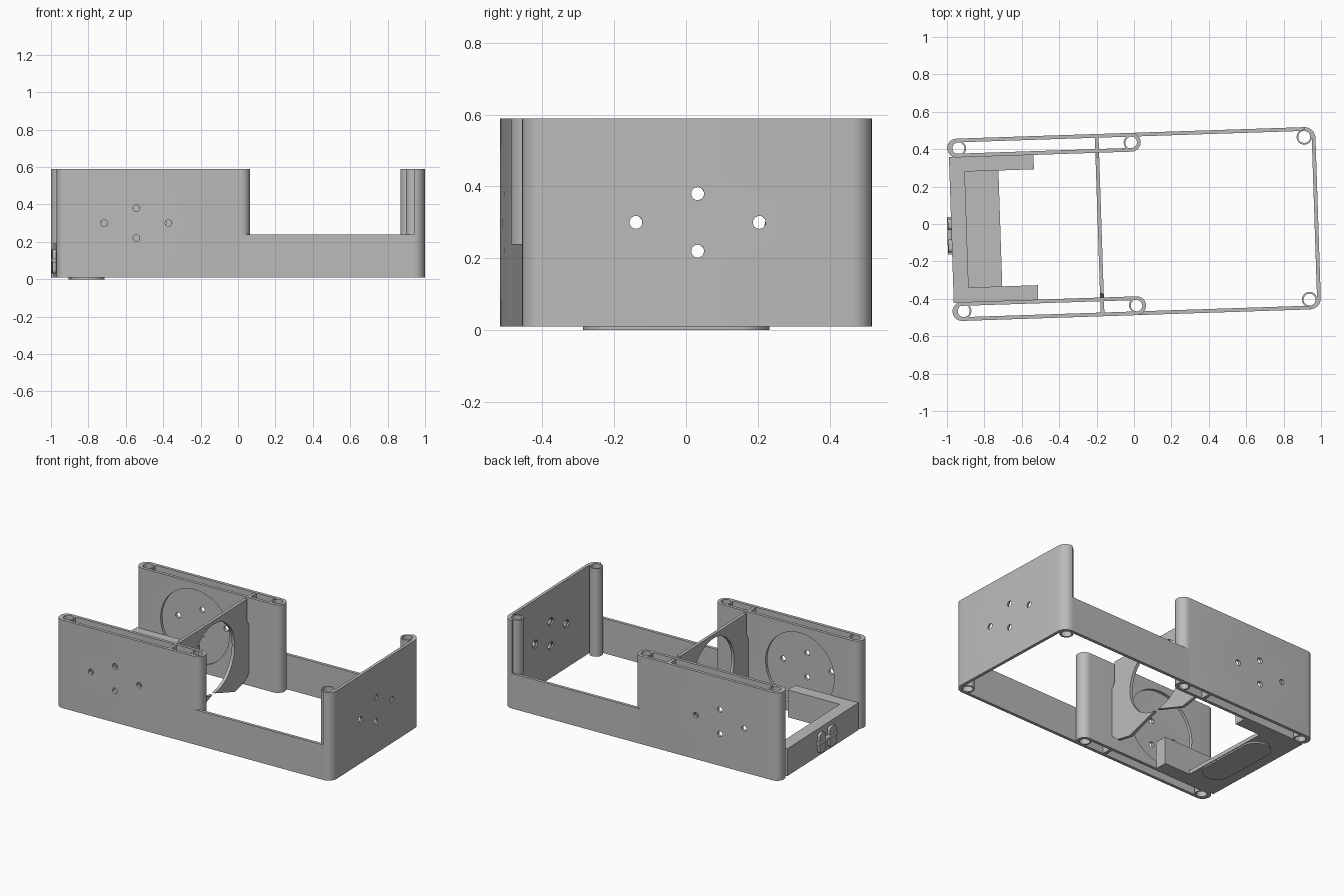
import bpy, bmesh
from math import sin, cos, pi

cube = bpy.data.objects.get("Cube")
if cube:
    bpy.data.objects.remove(cube, do_unlink=True)

TURN = 0.033          # slight turn of the whole model
Z0, LOW, TOP = 0.01, 0.24, 0.59
T = 0.02              # wall thickness
X1, Y1 = 0.985, 0.4875
PX, PY = 0.925, 0.435

gray = bpy.data.materials.new("plain gray")
gray.use_nodes = True
gray.diffuse_color = (0.5, 0.5, 0.5, 1)
gray.node_tree.nodes["Principled BSDF"].inputs["Base Color"].default_value = (0.5, 0.5, 0.5, 1)


def prism(name, outline, lo, hi, axis="z", inner=None):
    """Extrude an outline, optionally with a matching inner loop, along an axis."""
    place = {"z": lambda a, b, c: (a, b, c),
             "x": lambda a, b, c: (c, a, b),
             "y": lambda a, b, c: (a, c, b)}[axis]
    bm = bmesh.new()
    n = len(outline)
    make = lambda pts, c: [bm.verts.new(place(a, b, c)) for a, b in pts]
    bands = [(make(outline, lo), make(outline, hi))]
    if inner:
        bands.append((make(inner, lo), make(inner, hi)))
    for low, high in bands:
        for i in range(n):
            j = (i + 1) % n
            bm.faces.new((low[i], low[j], high[j], high[i]))
    for level in range(2):
        if inner:
            out, inn = bands[0][level], bands[1][level]
            for i in range(n):
                j = (i + 1) % n
                bm.faces.new((out[i], out[j], inn[j], inn[i]))
        else:
            bm.faces.new(bands[0][level])
    bmesh.ops.recalc_face_normals(bm, faces=bm.faces)
    mesh = bpy.data.meshes.new(name)
    bm.to_mesh(mesh)
    bm.free()
    obj = bpy.data.objects.new(name, mesh)
    bpy.context.collection.objects.link(obj)
    obj.rotation_euler.z = TURN
    mesh.materials.append(gray)
    return obj


def arc(cx, cy, r, a0, a1, n=8):
    return [(cx + r * cos(a0 + (a1 - a0) * i / n), cy + r * sin(a0 + (a1 - a0) * i / n))
            for i in range(n + 1)]


def circle(cx, cy, r, n=32):
    return arc(cx, cy, r, 0, 2 * pi, n)[:-1]


def rect(a0, a1, b0, b1):
    return [(a0, b0), (a1, b0), (a1, b1), (a0, b1)]


def rounded(a0, a1, b0, b1, r):
    q = pi / 2
    return (arc(a1 - r, b1 - r, r, 0, q) + arc(a0 + r, b1 - r, r, q, 2 * q)
            + arc(a0 + r, b0 + r, r, 2 * q, 3 * q) + arc(a1 - r, b0 + r, r, 3 * q, 4 * q))


def cut(obj, cutters):
    bpy.context.view_layer.update()
    for c in cutters:
        c.hide_render = True
        mod = obj.modifiers.new("cut", "BOOLEAN")
        mod.operation, mod.solver, mod.object = "DIFFERENCE", "EXACT", c
        with bpy.context.temp_override(object=obj, active_object=obj, selected_objects=[obj]):
            bpy.ops.object.modifier_apply(modifier=mod.name)
        bpy.data.objects.remove(c, do_unlink=True)


def hole_centres(c):
    return [(c - 0.172, 0.3), (c + 0.172, 0.3), (c, 0.38), (c, 0.22)]


parts = []

# Hollow side walls with screw holes outside and a round window inside
for side, s in (("front", -1), ("back", 1)):
    ys = sorted((s * 0.387, s * Y1))
    wall = prism(side + "_hollow_wall", rounded(-X1, 0.05, *ys, 0.05), Z0, TOP,
                 inner=rounded(-X1 + T, 0.05 - T, ys[0] + T, ys[1] - T, 0.03))
    hy = sorted((s * 0.45, s * 0.51))
    cutters = [prism("cutter", circle(a, b, 0.018, 20), *hy, "y") for a, b in hole_centres(-0.56)]
    wy = sorted((s * 0.36, s * 0.425))
    cutters.append(prism("cutter", circle(-0.56, 0.3, 0.245, 48), *wy, "y"))
    cut(wall, cutters)
    parts.append(wall)
    # Low wall and rib between the two skins
    parts.append(prism(side + "_low_wall", rect(0, PX, *sorted((s * (Y1 - T), s * Y1))), Z0, LOW))
    parts.append(prism(side + "_wall_rib", rect(-0.194, -0.174, *sorted((s * 0.40, s * 0.475))),
                       Z0, TOP - 0.002))
    # Tubular screw posts
    for place, x in (("left", PX), ("middle", 0), ("right", -PX)):
        parts.append(prism(f"{side}_{place}_post", circle(x, s * PY, 0.041), Z0, TOP,
                           inner=circle(x, s * PY, 0.032)))

# Tall end wall wrapping around both corners
cy = Y1 - 0.06
outer = arc(PX, -cy, 0.06, -pi / 2, 0) + arc(PX, cy, 0.06, 0, pi / 2)
inside = arc(PX, -cy, 0.04, -pi / 2, 0) + arc(PX, cy, 0.04, 0, pi / 2)
end_wall = prism("end_wall", outer + inside[::-1], Z0, TOP)
cut(end_wall, [prism("cutter", circle(a, b, 0.018, 20), 0.94, 1.01, "x") for a, b in hole_centres(0)]
    + [prism("cutter", circle(a, b, 0.03, 6), 0.94, 0.975, "x") for a, b in hole_centres(0)])
parts.append(end_wall)

# Cross partition with a round opening split at the bottom
half = [(0.23, 0.03), (0.34, 0.05), (0.395, 0.10), (0.395, 0.40), (0.365, 0.45), (0.365, TOP)]
outline = [(0, 0.11)] + half + [(-a, b) for a, b in half[::-1]]
partition = prism("cross_partition", outline, -0.194, -0.174, "x")
cut(partition, [prism("cutter", circle(0, 0.335, 0.23, 48), -0.25, -0.1, "x")])
parts.append(partition)

# Tray at the open end: block, floor, side arms, foot pad
parts.append(prism("tray_end_block", rect(-0.977, -0.895, -0.39, 0.39), Z0, 0.19))
parts.append(prism("tray_floor", rect(-0.9, -0.715, -0.312, 0.312), Z0, 0.035))
for side, s in (("front", -1), ("back", 1)):
    parts.append(prism(side + "_tray_arm", rect(-0.9, -0.525, *sorted((s * 0.31, s * 0.39))), Z0, 0.19))
parts.append(prism("foot_pad", rounded(-0.9, -0.72, -0.26, 0.26, 0.089), 0, 0.012))

# Latch on the outer face of the tray
for i, (a, b) in enumerate([(-0.12, -0.05), (0.0, 0.06)]):
    parts.append(prism(f"latch_lug_{i + 1}", rounded(a, b, 0.03, 0.16, 0.02), -0.995, -0.97, "x"))
parts.append(prism("latch_pin", circle(-0.985, 0.1, 0.014, 16), -0.13, 0.07, "y"))

# Smooth the curved walls, keep the edges sharp
for o in bpy.context.selected_objects:
    o.select_set(False)
for o in parts:
    o.select_set(True)
bpy.context.view_layer.objects.active = parts[0]
bpy.ops.object.shade_smooth_by_angle(angle=0.6)
